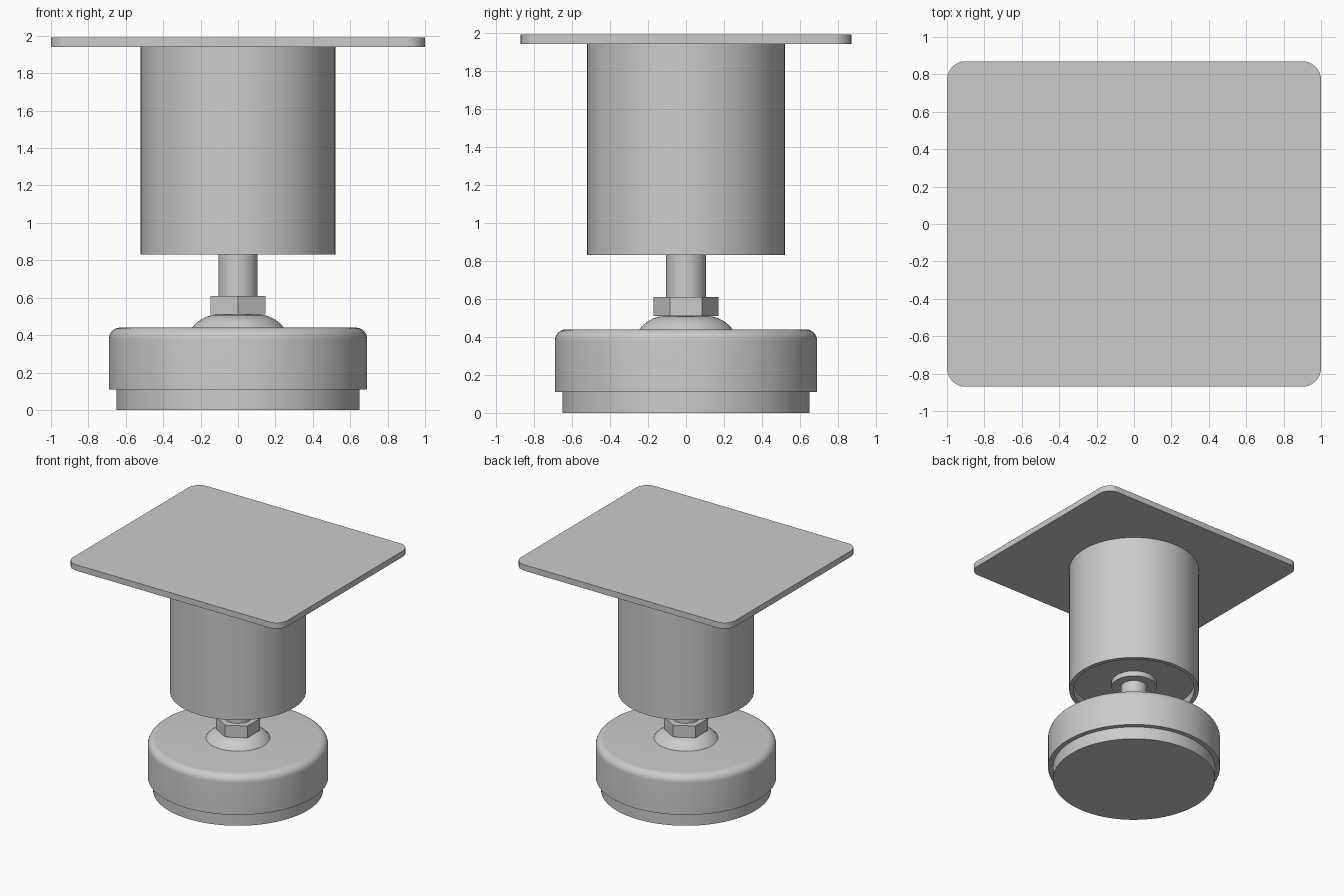
import bpy, bmesh, math

if "Cube" in bpy.data.objects:
    bpy.data.objects.remove(bpy.data.objects["Cube"])


def finish(name, bm):
    bmesh.ops.recalc_face_normals(bm, faces=bm.faces[:])
    mesh = bpy.data.meshes.new(name)
    bm.to_mesh(mesh)
    bm.free()
    obj = bpy.data.objects.new(name, mesh)
    bpy.context.collection.objects.link(obj)
    bpy.ops.object.select_all(action='DESELECT')
    obj.select_set(True)
    bpy.context.view_layer.objects.active = obj
    bpy.ops.object.shade_smooth_by_angle(angle=math.radians(30))
    return obj


def prism(name, outline, z0, z1):
    """Extrude a flat outline from z0 to z1."""
    bm = bmesh.new()
    face = bm.faces.new([bm.verts.new((x, y, z0)) for x, y in outline])
    top = bmesh.ops.extrude_face_region(bm, geom=[face])['geom']
    for v in top:
        if isinstance(v, bmesh.types.BMVert):
            v.co.z = z1
    if face.is_valid is False or not any(
            all(abs(v.co.z - z0) < 1e-6 for v in f.verts) for f in bm.faces):
        bmesh.ops.holes_fill(bm, edges=bm.edges[:])
    return finish(name, bm)


def lathe(name, profile, closed=False, segments=96):
    """Revolve (radius, z) points; open profiles are capped at both ends."""
    bm = bmesh.new()
    rings = []
    for r, z in profile:
        rings.append([bm.verts.new((r * math.cos(a), r * math.sin(a), z))
                      for a in (math.tau * i / segments for i in range(segments))])
    pairs = list(zip(rings, rings[1:]))
    if closed:
        pairs.append((rings[-1], rings[0]))
    else:
        bm.faces.new(rings[0])
        bm.faces.new(rings[-1])
    for a, b in pairs:
        for i in range(segments):
            j = (i + 1) % segments
            bm.faces.new((a[i], a[j], b[j], b[i]))
    return finish(name, bm)


def arc(cx, cy, r, a0, a1, n=8):
    angles = (math.radians(a0 + (a1 - a0) * i / n) for i in range(n + 1))
    return [(cx + r * math.cos(a), cy + r * math.sin(a)) for a in angles]


# Mounting plate with rounded corners
corner = 0.1
outline = []
for k, (sx, sy) in enumerate([(1, 1), (-1, 1), (-1, -1), (1, -1)]):
    outline += arc(sx * (1 - corner), sy * (0.87 - corner), corner, 90 * k, 90 * k + 90)
prism("mounting_plate", outline, 1.94, 1.99)

# Leg tube, its recessed end plate and the threaded collar
lathe("leg_tube", [(0.52, 0.83), (0.52, 1.94), (0.485, 1.94), (0.485, 0.83)], closed=True)
lathe("tube_end_plate", [(0.485, 0.90), (0.485, 0.96)])
lathe("collar", [(0.18, 0.855), (0.18, 0.90)])

# Adjusting rod and hexagonal nut, corners facing front and back
lathe("rod", [(0.105, 0.50), (0.105, 0.93)], segments=48)
prism("hex_nut", arc(0, 0, 0.17, 30, 330, 5), 0.51, 0.61)

# Swivel dome on the foot
lathe("swivel_dome", [(0.245, 0.43), (0.245, 0.44), (0.225, 0.463), (0.2, 0.482),
                      (0.17, 0.498), (0.14, 0.507), (0.11, 0.51)])

# Foot cap with rounded shoulder, and the rubber pad under it
lathe("foot_cap", [(0.69, 0.11)] + arc(0.63, 0.38, 0.06, 0, 90))
lathe("rubber_pad", [(0.65, 0.0), (0.65, 0.11)])
